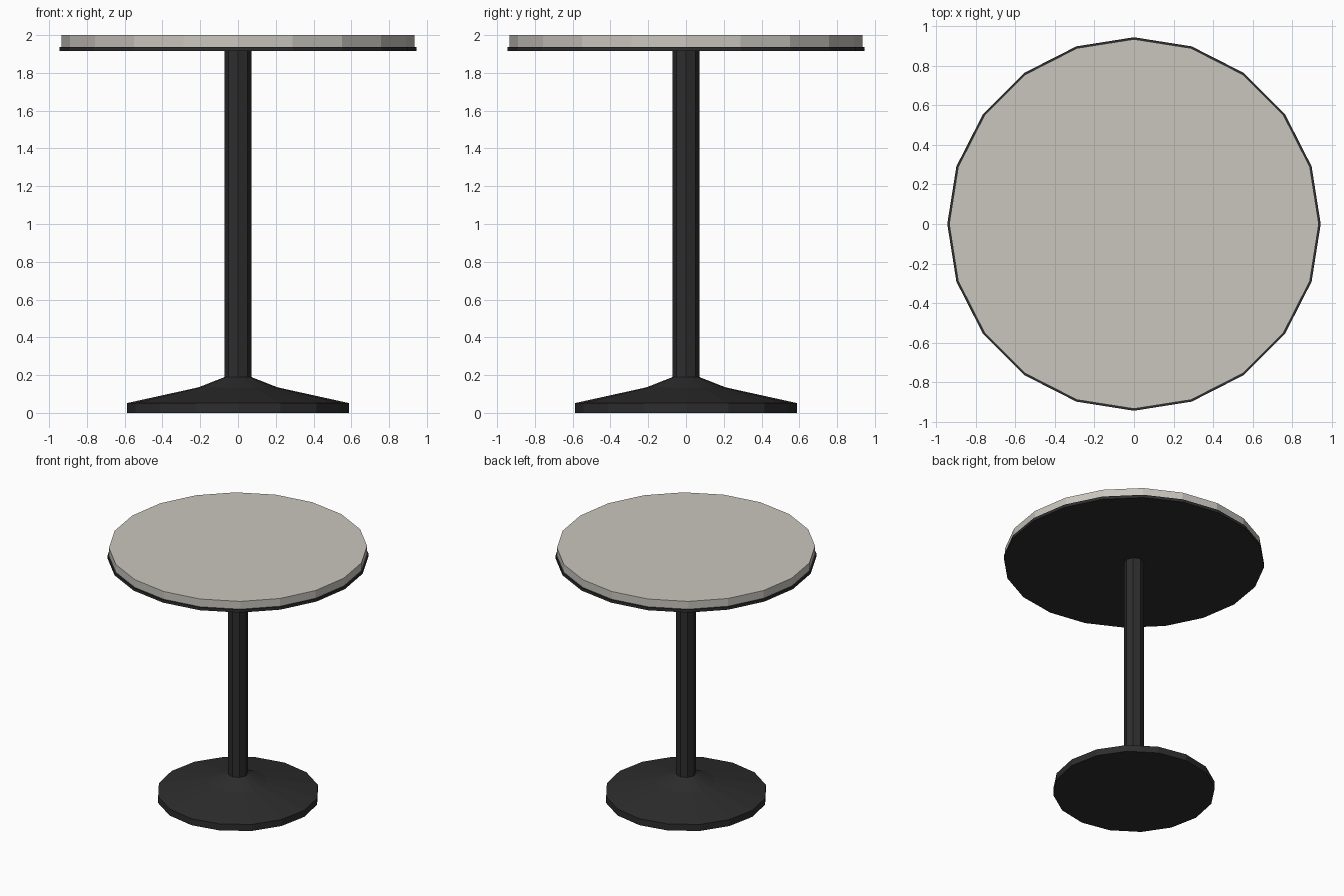
import bpy, math

if "Cube" in bpy.data.objects:
    bpy.data.objects.remove(bpy.data.objects["Cube"])


def material(name, color):
    m = bpy.data.materials.new(name)
    m.diffuse_color = (*color, 1)
    m.use_nodes = True
    m.node_tree.nodes["Principled BSDF"].inputs["Base Color"].default_value = m.diffuse_color
    return m


def lathe(name, profile, sides, mat):
    """Closed solid of revolution from (radius, height) points, bottom to top."""
    verts, faces = [], []
    for r, z in profile:
        for i in range(sides):
            a = 2 * math.pi * i / sides
            verts.append((r * math.cos(a), r * math.sin(a), z))
    for k in range(len(profile) - 1):
        for i in range(sides):
            j = (i + 1) % sides
            faces.append((k * sides + i, k * sides + j,
                          (k + 1) * sides + j, (k + 1) * sides + i))
    faces.append(tuple(reversed(range(sides))))
    faces.append(tuple(range(len(verts) - sides, len(verts))))
    mesh = bpy.data.meshes.new(name)
    mesh.from_pydata(verts, [], faces)
    mesh.materials.append(mat)
    obj = bpy.data.objects.new(name, mesh)
    bpy.context.collection.objects.link(obj)
    return obj


black = material("black metal", (0.026, 0.026, 0.026))
stone = material("pale stone", (0.59, 0.565, 0.52))

# Flared foot
lathe("base", [(0.587, 0), (0.587, 0.052), (0.21, 0.135), (0.07, 0.19)], 16, black)
# Octagonal post
lathe("column", [(0.072, 0.18), (0.072, 1.92)], 8, black)
# Thin support plate and table slab
lathe("top_plate", [(0.945, 1.915), (0.945, 1.938)], 20, black)
lathe("table_top", [(0.935, 1.938), (0.935, 2.0)], 20, stone)
